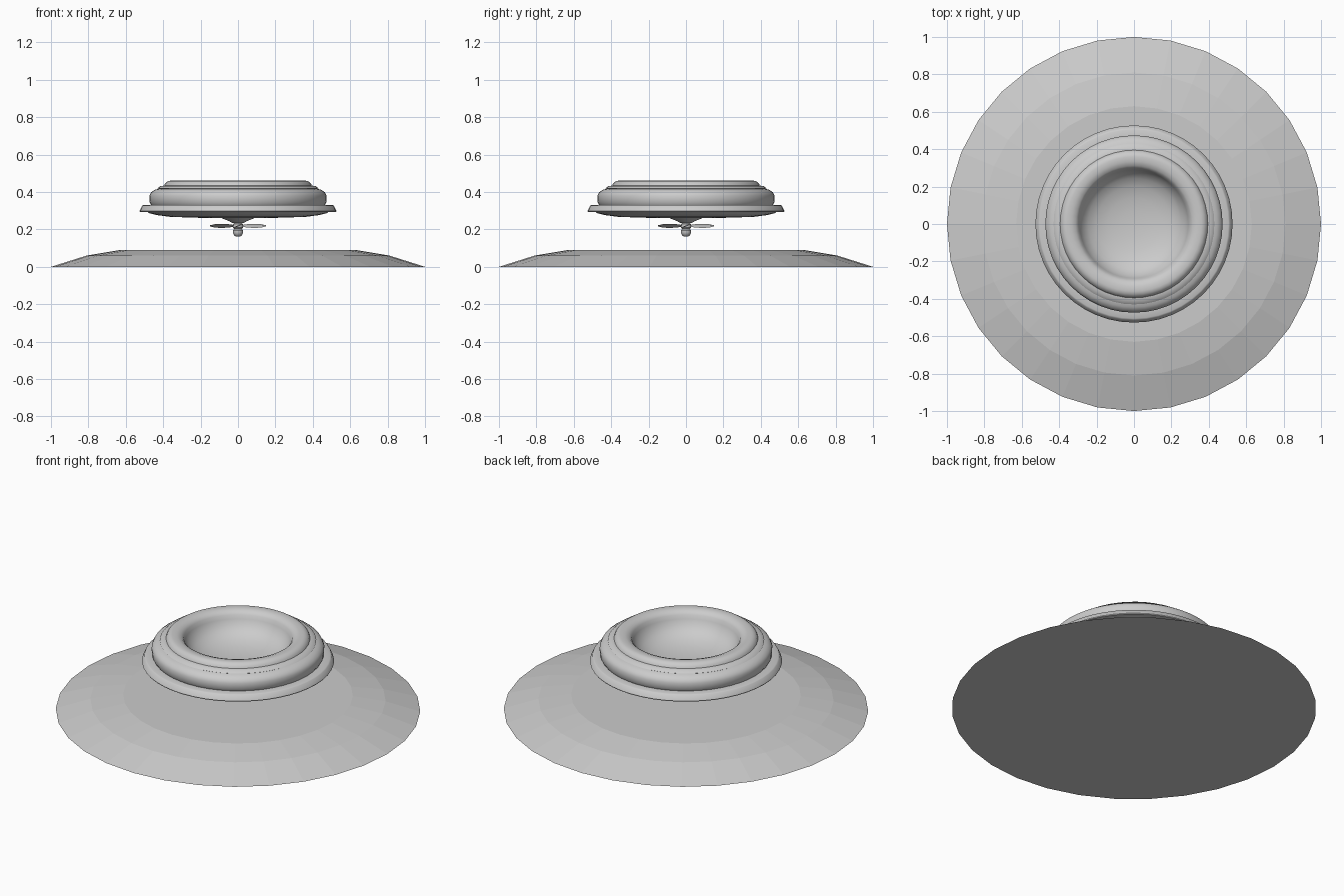
import bpy, bmesh, math
from math import cos, sin, pi

if "Cube" in bpy.data.objects:
    bpy.data.objects.remove(bpy.data.objects["Cube"])


def finish(bm, name, smooth):
    bmesh.ops.remove_doubles(bm, verts=bm.verts, dist=1e-5)
    bmesh.ops.recalc_face_normals(bm, faces=bm.faces)
    me = bpy.data.meshes.new(name)
    bm.to_mesh(me)
    bm.free()
    ob = bpy.data.objects.new(name, me)
    bpy.context.collection.objects.link(ob)
    if smooth:
        bpy.ops.object.select_all(action='DESELECT')
        bpy.context.view_layer.objects.active = ob
        ob.select_set(True)
        bpy.ops.object.shade_smooth_by_angle(angle=math.radians(38))
    return ob


def lathe(name, profile, sides=32, smooth=True):
    """Revolve (radius, height) points around z; both ends lie on the axis."""
    bm = bmesh.new()
    rings = []
    for r, z in profile:
        if r == 0:
            rings.append([bm.verts.new((0, 0, z))] * sides)
        else:
            rings.append([bm.verts.new((r * cos(2 * pi * i / sides), r * sin(2 * pi * i / sides), z))
                          for i in range(sides)])
    for a, b in zip(rings, rings[1:]):
        for i in range(sides):
            j = (i + 1) % sides
            bm.faces.new(list(dict.fromkeys((a[i], a[j], b[j], b[i]))))
    return finish(bm, name, smooth)


# Low mound at the bottom, flat shaded
lathe("ground_mound", [(0, 0), (1, 0), (0.81, 0.06), (0.63, 0.09), (0, 0.09)], smooth=False)

# Floating body with flared skirt and stepped shoulder
lathe("body_shell", [
    (0, 0.26), (0.2, 0.262), (0.36, 0.267), (0.43, 0.276), (0.475, 0.287), (0.485, 0.294),
    (0.525, 0.294), (0.527, 0.298), (0.513, 0.327), (0.505, 0.331), (0.465, 0.331),
    (0.473, 0.345), (0.474, 0.38), (0.465, 0.398), (0.445, 0.412), (0.425, 0.417),
    (0.42, 0.428), (0.40, 0.432), (0, 0.28)][:16] + [
    # rounded upper rim
    (0.43, 0.42), (0.415, 0.432), (0.395, 0.434), (0.39, 0.446), (0.375, 0.458), (0.36, 0.461),
    (0.335, 0.46), (0.312, 0.452), (0.298, 0.437), (0.29, 0.415),
    # bowl
    (0.275, 0.385), (0.245, 0.355), (0.2, 0.332), (0.14, 0.316), (0.07, 0.307), (0, 0.305)], sides=48)

# Propeller mount cone under the body
lathe("propeller_mount", [(0, 0.27), (0.1, 0.266), (0.07, 0.253), (0.045, 0.243),
                          (0.033, 0.236), (0.015, 0.232), (0, 0.232)], sides=24)

# Hub and nose bead
lathe("propeller_hub", [(0, 0.238), (0.018, 0.236), (0.026, 0.228), (0.027, 0.21), (0.02, 0.203),
                        (0.028, 0.195), (0.028, 0.183), (0.02, 0.167), (0.012, 0.163), (0, 0.162)],
      sides=16)

# Four twisted, leaf-shaped blades
sections = [(0.015, 0.010), (0.05, 0.022), (0.09, 0.028), (0.125, 0.022), (0.15, 0.006)]
for k in range(4):
    bm = bmesh.new()
    rings = []
    for r, w in sections:
        ring = []
        for u, t in ((-1, 0), (0, 0.004), (1, 0), (0, -0.004)):
            y, z = u * w, 0.219 + u * w * 0.4 + t
            a = k * pi / 2
            ring.append(bm.verts.new((r * cos(a) - y * sin(a), r * sin(a) + y * cos(a), z)))
        rings.append(ring)
    for a, b in zip(rings, rings[1:]):
        for i in range(4):
            j = (i + 1) % 4
            bm.faces.new((a[i], a[j], b[j], b[i]))
    bm.faces.new(rings[0])
    bm.faces.new(rings[-1])
    finish(bm, f"propeller_blade_{k + 1}", True)
